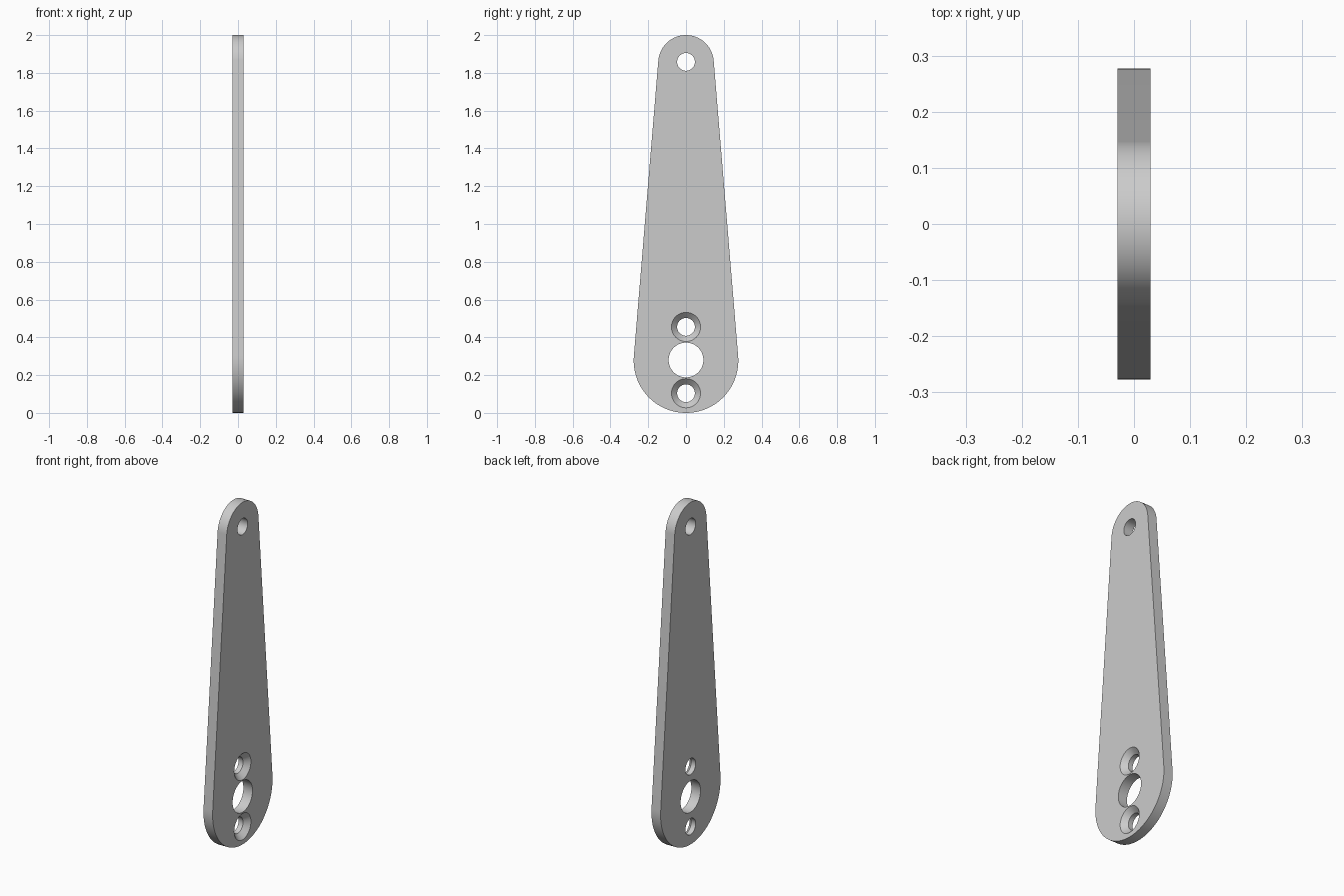
import bpy, bmesh
from math import asin, sin, cos, pi, radians

if "Cube" in bpy.data.objects:
    bpy.data.objects.remove(bpy.data.objects["Cube"])

HALF = 0.0295                  # half thickness of the plate
R_LOW, R_TOP = 0.277, 0.147    # end radii
Z_LOW, Z_TOP = R_LOW, 2 - R_TOP


def make_object(name, bm):
    bmesh.ops.recalc_face_normals(bm, faces=bm.faces[:])
    mesh = bpy.data.meshes.new(name)
    bm.to_mesh(mesh)
    bm.free()
    obj = bpy.data.objects.new(name, mesh)
    bpy.context.collection.objects.link(obj)
    return obj


def arc(z, r, start, end, n=64):
    steps = [start + (end - start) * i / n for i in range(n + 1)]
    return [(-HALF, r * cos(t), z + r * sin(t)) for t in steps]


def hole_cutter(name, z, profile, n=64):
    # Revolve (x, radius) pairs around an axis parallel to x
    bm = bmesh.new()
    rings = [[bm.verts.new((x, r * cos(2 * pi * i / n), z + r * sin(2 * pi * i / n)))
              for i in range(n)] for x, r in profile]
    for a, b in zip(rings, rings[1:]):
        for i in range(n):
            j = (i + 1) % n
            bm.faces.new((a[i], a[j], b[j], b[i]))
    bm.faces.new(rings[0])
    bm.faces.new(rings[-1])
    cutter = make_object(name, bm)
    cutter.hide_render = True
    return cutter


# Tapered plate: two end arcs joined by tangent edges
tilt = asin((R_LOW - R_TOP) / (Z_TOP - Z_LOW))
outline = (arc(Z_TOP, R_TOP, tilt, pi - tilt)
           + arc(Z_LOW, R_LOW, pi - tilt, 2 * pi + tilt))
bm = bmesh.new()
face = bm.faces.new([bm.verts.new(p) for p in outline])
ext = bmesh.ops.extrude_face_region(bm, geom=[face], use_keep_orig=True)
bmesh.ops.translate(bm, vec=(2 * HALF, 0, 0),
                    verts=[v for v in ext["geom"] if isinstance(v, bmesh.types.BMVert)])
plate = make_object("lever_plate", bm)

# Plain holes and countersunk screw holes (wide side on +x)
plain = lambda r: [(-0.1, r), (0.1, r)]
sunk = [(-0.1, 0.047), (HALF - 0.03, 0.047), (HALF, 0.077), (HALF + 0.02, 0.097)]
cutters = [
    hole_cutter("pivot_hole_cutter", Z_TOP + 0.005, plain(0.047)),
    hole_cutter("shaft_hole_cutter", 0.28, plain(0.092)),
    hole_cutter("upper_screw_cutter", 0.455, sunk),
    hole_cutter("lower_screw_cutter", 0.104, sunk),
]

bpy.context.view_layer.objects.active = plate
plate.select_set(True)
for cutter in cutters:
    mod = plate.modifiers.new(cutter.name, "BOOLEAN")
    mod.operation = "DIFFERENCE"
    mod.solver = "EXACT"
    mod.object = cutter
    bpy.ops.object.modifier_apply(modifier=mod.name)
    bpy.data.objects.remove(cutter)

bpy.ops.object.shade_smooth_by_angle(angle=radians(30))
